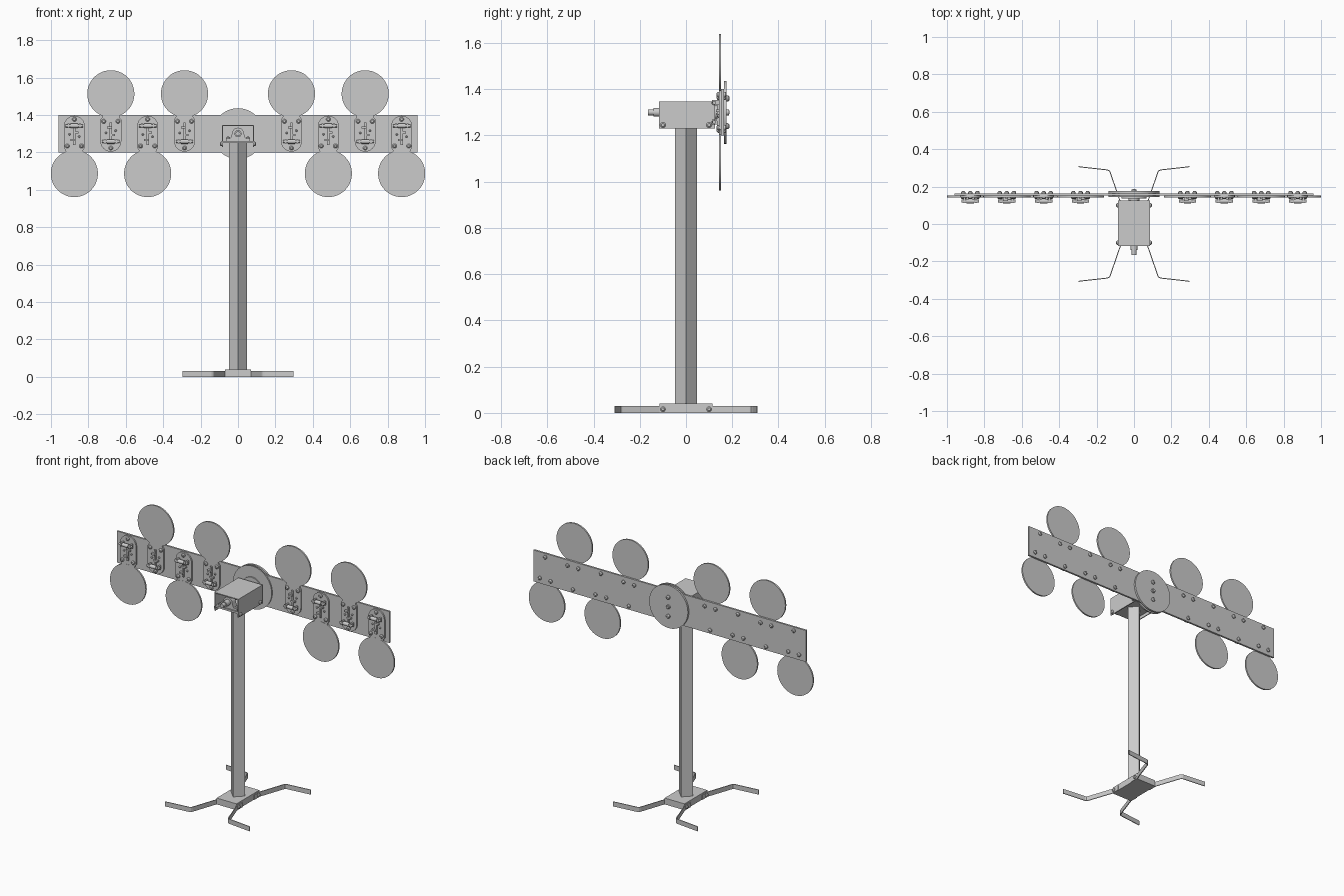
import bpy, bmesh
from math import sin, cos, pi, radians
from mathutils import Matrix, Vector

if "Cube" in bpy.data.objects:
    bpy.data.objects.remove(bpy.data.objects["Cube"])

ZC = 1.30  # height of the rotation axis


def finish(name, bm, smooth=False):
    bmesh.ops.recalc_face_normals(bm, faces=bm.faces)
    me = bpy.data.meshes.new(name)
    bm.to_mesh(me)
    bm.free()
    ob = bpy.data.objects.new(name, me)
    bpy.context.collection.objects.link(ob)
    if smooth:
        bpy.ops.object.select_all(action='DESELECT')
        ob.select_set(True)
        bpy.context.view_layer.objects.active = ob
        bpy.ops.object.shade_smooth_by_angle(angle=radians(35))
    return ob


def box(name, x0, x1, y0, y1, z0, z1):
    bm = bmesh.new()
    m = Matrix.Translation(((x0 + x1) / 2, (y0 + y1) / 2, (z0 + z1) / 2))
    bmesh.ops.create_cube(bm, size=1, matrix=m @ Matrix.Diagonal((abs(x1 - x0), abs(y1 - y0), abs(z1 - z0), 1)))
    return finish(name, bm)


def rod(name, a, b, r, r2=None, n=24):
    a, b = Vector(a), Vector(b)
    d = b - a
    bm = bmesh.new()
    m = Matrix.Translation((a + b) / 2) @ d.to_track_quat('Z', 'Y').to_matrix().to_4x4()
    bmesh.ops.create_cone(bm, cap_ends=True, segments=n, radius1=r, radius2=r if r2 is None else r2,
                          depth=d.length, matrix=m)
    return finish(name, bm, n > 8)


def plate(name, pts, y0, y1):
    """Extrude an x-z outline from y0 to y1."""
    bm = bmesh.new()
    f = bm.faces.new([bm.verts.new((x, y0, z)) for x, z in pts])
    g = bmesh.ops.extrude_face_region(bm, geom=[f])['geom']
    bmesh.ops.translate(bm, vec=(0, y1 - y0, 0), verts=[v for v in g if isinstance(v, bmesh.types.BMVert)])
    return finish(name, bm, True)


def bolt(name, p, d, r=0.012, h=0.012):
    """Domed bolt head at p pointing along d."""
    p, d = Vector(p), Vector(d)
    rod(name, p - d * 0.004, p + d * h * 0.5, r, n=12)
    rod(name + "_dome", p + d * h * 0.5, p + d * h, r, r * 0.55, n=12)


# Base block, diamond-set post and bent strip legs
box("base_block", -0.07, 0.07, -0.115, 0.115, 0.0, 0.04)
bm = bmesh.new()
bmesh.ops.create_cone(bm, cap_ends=True, segments=4, radius1=0.048, radius2=0.048, depth=1.225,
                      matrix=Matrix.Translation((0, 0, 0.6425)))
finish("post", bm)


def leg(sx, sy):
    path = [(0.072, 0.06), (0.072, 0.115), (0.127, 0.275), (0.132, 0.284), (0.142, 0.289), (0.285, 0.305), (0.297, 0.307)]
    bm = bmesh.new()
    lo = [bm.verts.new((sx * x, sy * y, 0)) for x, y in path]
    hi = [bm.verts.new((sx * x, sy * y, 0.03)) for x, y in path]
    for i in range(len(path) - 1):
        bm.faces.new((lo[i], lo[i + 1], hi[i + 1], hi[i]))
    ob = finish("leg", bm)
    mod = ob.modifiers.new("thickness", 'SOLIDIFY')
    mod.thickness = 0.005
    mod.offset = 0


for sx in (-1, 1):
    for sy in (-1, 1):
        leg(sx, sy)
        bolt("leg_bolt", (sx * 0.074, sy * 0.10, 0.016), (sx, 0, 0), 0.011, 0.01)
        bolt("housing_bolt", (sx * 0.085, sy * 0.10, 1.245), (sx, 0, 0), 0.012, 0.011)

# Housing: inverted channel over a shelf, open front and back
w, t, zt, zb = 0.085, 0.006, 1.347, 1.23
plate("housing", [(-w, zb), (-w, zt), (w, zt), (w, zb), (w - t, zb), (w - t, zt - t), (-w + t, zt - t), (-w + t, zb)],
      -0.117, 0.125)
box("housing_shelf", -w + t, w - t, -0.112, 0.12, 1.25, 1.262)

# Pillow bearings carrying the axle
for y in (-0.085, 0.085):
    arc = [(0.032 * cos(a * pi / 10), ZC + 0.032 * sin(a * pi / 10)) for a in range(11)]
    plate("bearing", [(-0.065, 1.262), (0.065, 1.262), (0.065, 1.274), (0.04, 1.276)] + arc +
          [(-0.04, 1.276), (-0.065, 1.274)], y - 0.018, y + 0.018)
    for x in (-0.053, 0.053):
        bolt("bearing_bolt", (x, y, 1.274), (0, 0, 1), 0.009, 0.01)
rod("axle", (0, -0.165, ZC), (0, 0.185, ZC), 0.013)
rod("axle_collar", (0, -0.14, ZC), (0, -0.10, ZC), 0.019)
rod("hub_collar", (0, 0.118, ZC), (0, 0.15, ZC), 0.03)
rod("hub_flange", (0, 0.136, ZC), (0, 0.144, ZC), 0.068, n=32)

# Rotating beam sandwiched between two hub discs
box("beam", -0.96, 0.96, 0.152, 0.164, 1.20, 1.40)
rod("front_hub_disc", (0, 0.144, ZC), (0, 0.152, ZC), 0.136, n=64)
rod("back_hub_disc", (0, 0.164, ZC), (0, 0.176, ZC), 0.136, n=64)
for dz in (-0.06, 0, 0.06):
    bolt("hub_bolt", (0, 0.176, ZC + dz), (0, 1, 0), 0.013, 0.012)


def paddle(cx, s):
    """Target paddle with hinge hardware; s = 1 points up, -1 down."""
    def P(u, y, v):
        return (cx + u, y, ZC + s * v)

    def blk(name, u0, u1, y0, y1, v0, v1):
        box(name, cx + u0, cx + u1, y0, y1, ZC + s * v0, ZC + s * v1)

    # Disc and round-ended shank
    rod("target_disc", P(0, 0.142, 0.213), P(0, 0.152, 0.213), 0.126, n=48)
    end = [(0.056 * cos(a), -0.040 + 0.056 * sin(a)) for a in (pi + k * pi / 12 for k in range(13))]
    prof = end + [(0.056, 0.075), (0.048, 0.085), (0.042, 0.11), (-0.042, 0.11), (-0.048, 0.085), (-0.056, 0.075)]
    plate("paddle_shank", [(cx + u, ZC + s * v) for u, v in prof], 0.143, 0.152)
    # Three bolts through the beam
    for u, v in ((-0.038, 0.066), (0.038, 0.066), (0, -0.077)):
        bolt("shank_bolt", P(u, 0.143, v), (0, -1, 0), 0.012, 0.01)
        bolt("beam_bolt", P(u, 0.164, v), (0, 1, 0), 0.012, 0.012)
    # Hinge pin in two lugs, with a latch arm and catch
    rod("hinge_pin", P(-0.046, 0.122, -0.042), P(0.046, 0.122, -0.042), 0.008, n=12)
    for u in (-0.036, 0.026):
        blk("hinge_lug", u, u + 0.010, 0.112, 0.143, -0.053, -0.031)
    rod("hinge_barrel", P(-0.02, 0.122, -0.042), P(0.02, 0.122, -0.042), 0.012, n=16)
    blk("latch_arm", -0.006, 0.006, 0.134, 0.143, -0.04, 0.06)
    blk("latch_step", -0.006, 0.022, 0.130, 0.143, -0.012, -0.002)
    blk("latch_catch", -0.020, 0.006, 0.124, 0.143, 0.028, 0.038)
    for u, v in ((-0.026, 0.004), (0.026, 0.016)):
        bolt("catch_rivet", P(u, 0.143, v), (0, -1, 0), 0.006, 0.008)


for sx in (-1, 1):
    for x, s in ((0.286, 1), (0.483, -1), (0.68, 1), (0.875, -1)):
        paddle(sx * x, s)
